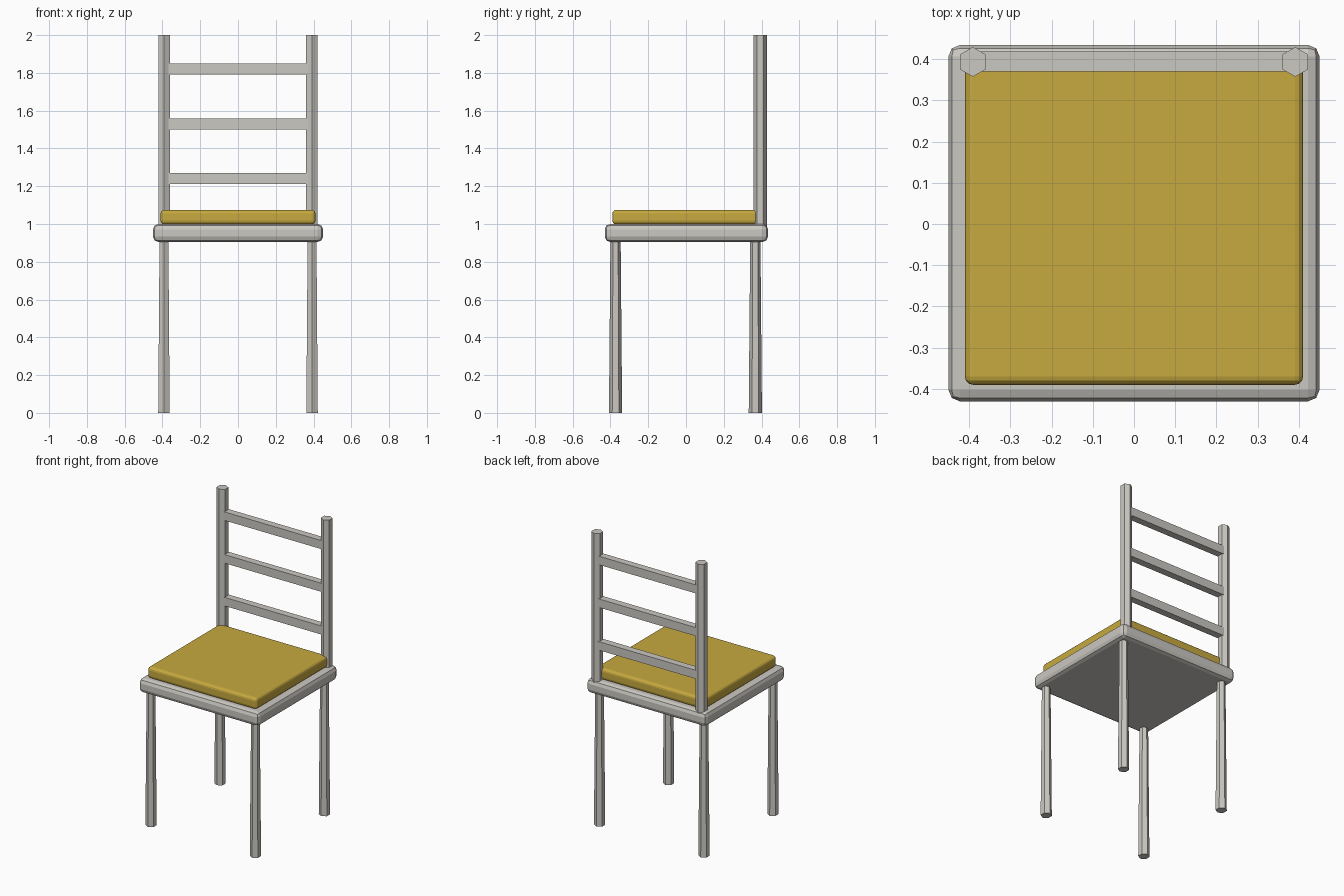
import bpy
import math

if "Cube" in bpy.data.objects:
    bpy.data.objects.remove(bpy.data.objects["Cube"])


def material(name, colour):
    m = bpy.data.materials.new(name)
    m.diffuse_color = (*colour, 1.0)
    m.use_nodes = True
    m.node_tree.nodes["Principled BSDF"].inputs["Base Color"].default_value = m.diffuse_color
    return m


grey = material("warm grey wood", (0.60, 0.58, 0.54))
gold = material("mustard fabric", (0.57, 0.40, 0.05))


def box(name, lo, hi, mat, bevel=0.0, segments=2):
    """Box between two corners, optionally with rounded edges."""
    bpy.ops.mesh.primitive_cube_add(size=1)
    ob = bpy.context.object
    ob.name = name
    for v in ob.data.vertices:
        v.co = [(a + b) / 2 + c * (b - a) for a, b, c in zip(lo, hi, v.co)]
    if bevel:
        mod = ob.modifiers.new("rounded edges", 'BEVEL')
        mod.width = bevel
        mod.segments = segments
    ob.data.materials.append(mat)
    return ob


def hex_pole(name, x, y, z0, z1, r0, r1, mat):
    """Six-sided pole with its corners pointing along y."""
    bpy.ops.mesh.primitive_cone_add(vertices=6, radius1=r0, radius2=r1,
                                    depth=z1 - z0, location=(x, y, (z0 + z1) / 2))
    ob = bpy.context.object
    ob.name = name
    # the primitive puts its first corner on +y
    ob.data.materials.append(mat)
    return ob


# Seat board and cushion
box("seat", (-0.45, -0.43, 0.905), (0.45, 0.434, 1.0), grey, 0.028, 2)
box("cushion", (-0.41, -0.39, 0.998), (0.41, 0.39, 1.075), gold, 0.02, 3)

# Legs and back posts, one pair per side
for side, sx in (("left", -1), ("right", 1)):
    hex_pole("front_leg_" + side, sx * 0.392, -0.373, 0, 0.92, 0.035, 0.027, grey)
    hex_pole("back_leg_" + side, sx * 0.392, 0.367, 0, 0.92, 0.035, 0.027, grey)
    hex_pole("back_post_" + side, sx * 0.391, 0.393, 0.98, 2.0, 0.036, 0.036, grey)

# Three horizontal back rails
for i, z in enumerate((1.24, 1.53, 1.82)):
    box(f"back_rail_{i + 1}", (-0.385, 0.37, z - 0.029), (0.385, 0.418, z + 0.029), grey)
